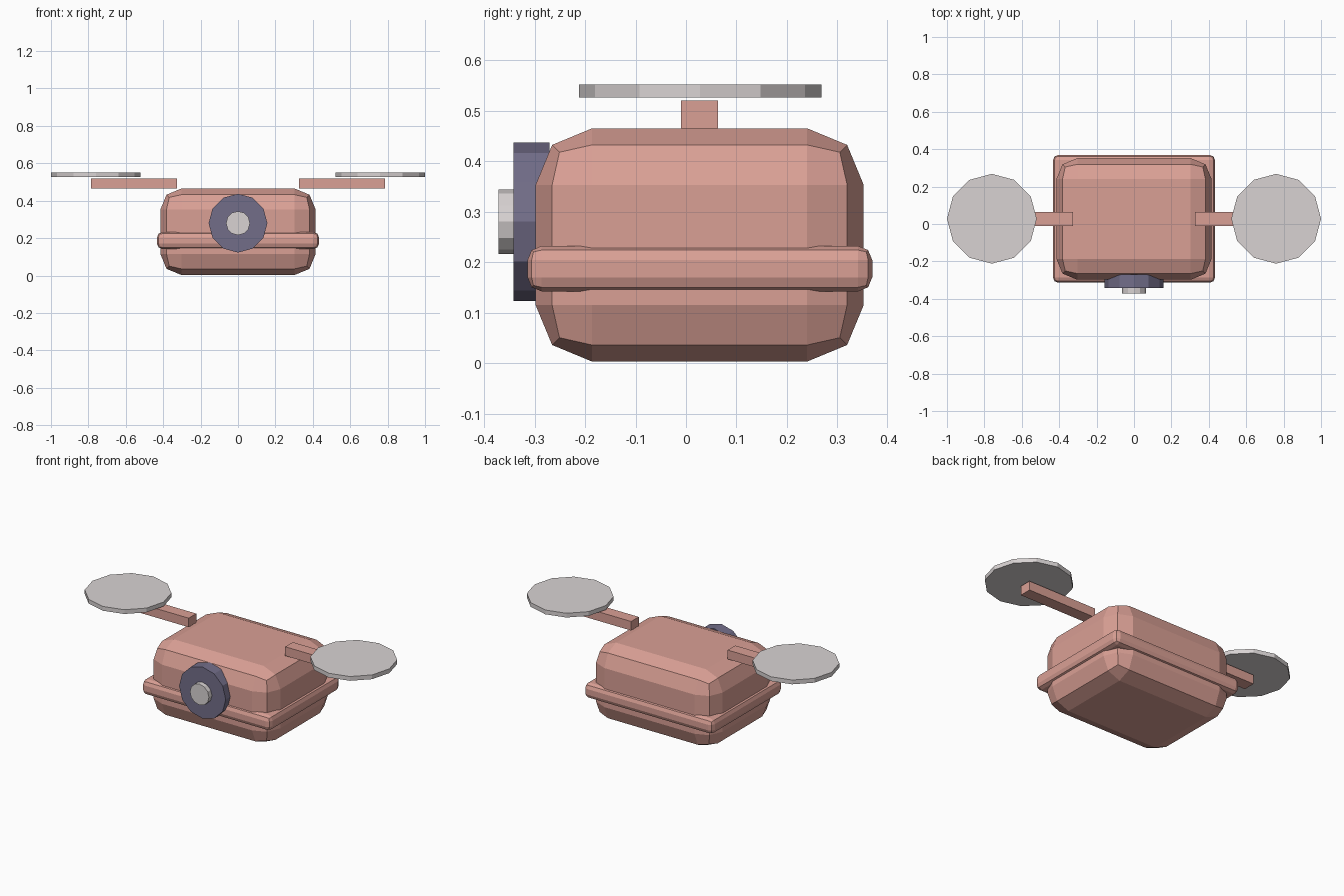
import bpy
import bmesh
from math import radians
from mathutils import Matrix, Vector

cube = bpy.data.objects.get("Cube")
if cube:
    bpy.data.objects.remove(cube, do_unlink=True)


def make_material(name, color):
    mat = bpy.data.materials.new(name)
    mat.use_nodes = True
    mat.diffuse_color = (*color, 1)
    mat.node_tree.nodes["Principled BSDF"].inputs["Base Color"].default_value = (*color, 1)
    return mat


PINK = make_material("dusty pink", (0.70, 0.35, 0.30))
PURPLE = make_material("slate purple", (0.17, 0.155, 0.25))
GREY = make_material("pale grey", (0.69, 0.65, 0.65))


def finish(name, bm, mat):
    mesh = bpy.data.meshes.new(name)
    bm.to_mesh(mesh)
    bm.free()
    mesh.materials.append(mat)
    obj = bpy.data.objects.new(name, mesh)
    bpy.context.collection.objects.link(obj)
    return obj


def box(name, low, high, mat, bevel=0):
    low, high = Vector(low), Vector(high)
    bm = bmesh.new()
    bmesh.ops.create_cube(bm, size=1, matrix=Matrix.Translation((low + high) / 2)
                          @ Matrix.Diagonal((*(high - low), 1)))
    obj = finish(name, bm, mat)
    if bevel:
        mod = obj.modifiers.new("rounded edges", "BEVEL")
        mod.width = bevel
        mod.segments = 2
    return obj


def disc(name, center, radius, depth, mat, tilt=0):
    bm = bmesh.new()
    bmesh.ops.create_cone(bm, cap_ends=True, segments=12, radius1=radius, radius2=radius,
                          depth=depth, matrix=Matrix.Translation(center)
                          @ Matrix.Rotation(radians(tilt), 4, "X"))
    return finish(name, bm, mat)


# Rounded body with a raised band around its waist
box("body", (-0.415, -0.298, 0.003), (0.415, 0.352, 0.465), PINK, 0.112)
box("waist_band", (-0.433, -0.314, 0.142), (0.433, 0.369, 0.232), PINK, 0.028)

# Camera on the front
disc("camera_ring", (0, -0.306, 0.28), 0.157, 0.072, PURPLE, 90)
disc("camera_lens", (0, -0.354, 0.28), 0.064, 0.034, GREY, 90)

# Arms and rotors on both sides
for side, sign in (("left", 1), ("right", -1)):
    inner, outer = sorted((sign * 0.325, sign * 0.785))
    box(side + "_arm", (inner, -0.01, 0.465), (outer, 0.063, 0.52), PINK)
    disc(side + "_rotor", (sign * 0.76, 0.028, 0.539), 0.24, 0.026, GREY)
